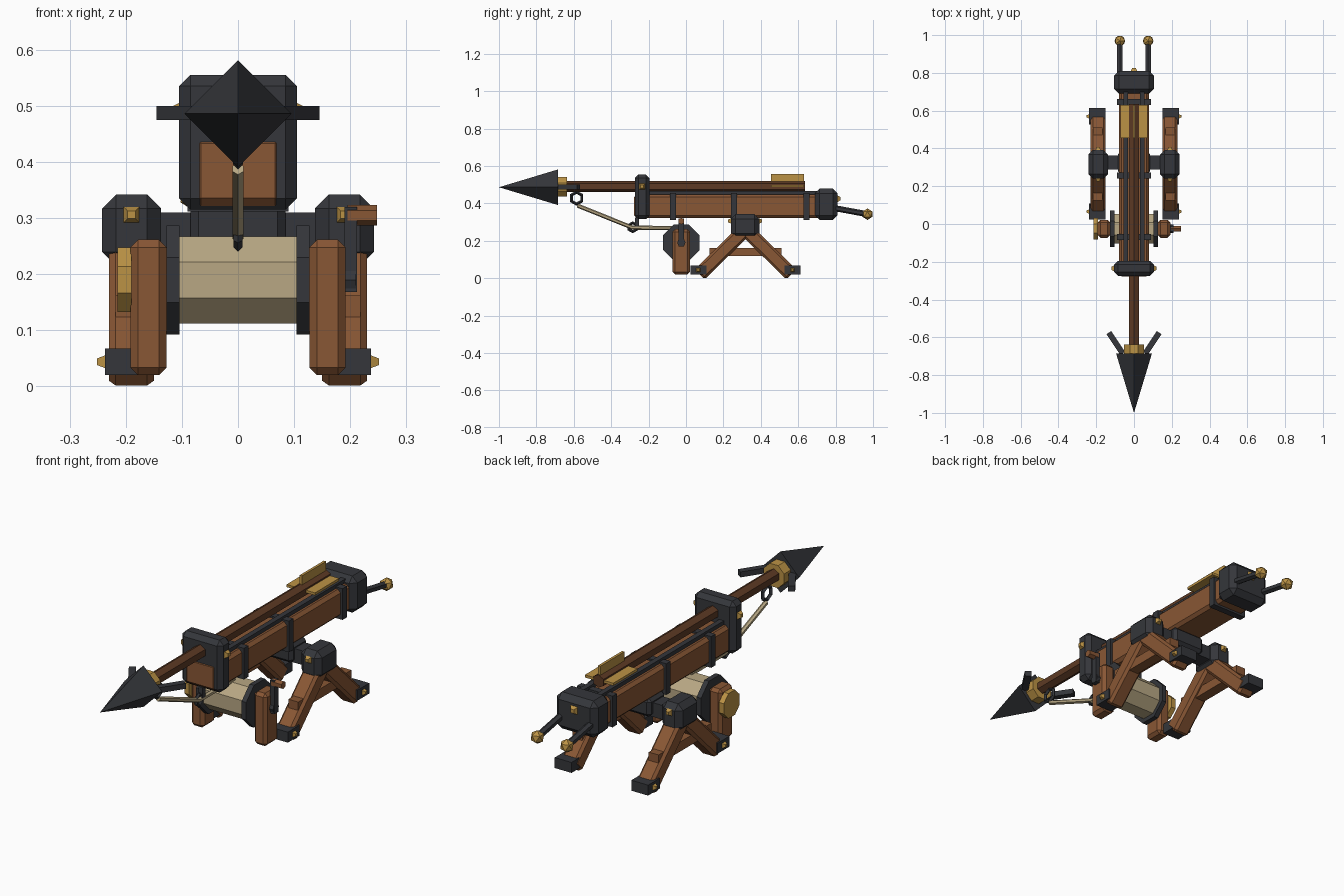
import bpy, bmesh
from math import pi
from mathutils import Vector, Matrix

if "Cube" in bpy.data.objects:
    bpy.data.objects.remove(bpy.data.objects["Cube"])


def material(name, col):
    m = bpy.data.materials.new(name)
    m.diffuse_color = (*col, 1)
    m.use_nodes = True
    m.node_tree.nodes["Principled BSDF"].inputs["Base Color"].default_value = m.diffuse_color
    return m


WOOD = material("wood", (0.25, 0.095, 0.035))
SHAFT = material("dark_wood", (0.11, 0.042, 0.018))
IRON = material("iron", (0.035, 0.037, 0.043))
BRASS = material("brass", (0.5, 0.29, 0.06))
ROPE = material("rope", (0.48, 0.39, 0.23))


def finish(name, bm, mat):
    bmesh.ops.recalc_face_normals(bm, faces=bm.faces[:])
    me = bpy.data.meshes.new(name)
    bm.to_mesh(me)
    bm.free()
    me.materials.append(mat)
    ob = bpy.data.objects.new(name, me)
    bpy.context.collection.objects.link(ob)
    return ob


def frame(p, q):
    """Matrix at the middle of p-q, with local z along it; also the length."""
    p, q = Vector(p), Vector(q)
    d = (q - p).normalized()
    u = Vector((0, 1, 0)) if abs(d.x) > 0.9 else Vector((1, 0, 0))
    u = (u - d * u.dot(d)).normalized()
    m = Matrix((u, d.cross(u), d)).transposed().to_4x4()
    m.translation = (p + q) / 2
    return m, (q - p).length


def bar(name, p, q, w, h, mat, bevel=0.0):
    m, length = frame(p, q)
    bm = bmesh.new()
    bmesh.ops.create_cube(bm, size=1, matrix=Matrix.Diagonal((w, h, length, 1)))
    if bevel:
        bmesh.ops.bevel(bm, geom=bm.edges[:], offset=bevel, segments=1,
                        affect='EDGES', profile=0.5)
    bm.transform(m)
    return finish(name, bm, mat)


def box(name, x, y, z, mat, bevel=0.0):
    """Box from (min, max) ranges."""
    cx, cy = sum(x) / 2, sum(y) / 2
    return bar(name, (cx, cy, z[0]), (cx, cy, z[1]),
               abs(x[1] - x[0]), abs(y[1] - y[0]), mat, bevel)


def rod(name, p, q, r1, r2, sides, mat, roll=0.0):
    m, length = frame(p, q)
    bm = bmesh.new()
    bmesh.ops.create_cone(bm, cap_ends=True, segments=sides, radius1=r1, radius2=r2,
                          depth=length, matrix=m @ Matrix.Rotation(roll, 4, 'Z'))
    bmesh.ops.remove_doubles(bm, verts=bm.verts[:], dist=1e-5)
    return finish(name, bm, mat)


def stud(name, pos, direction, size=0.02):
    p = Vector(pos)
    return rod(name, p, p + Vector(direction) * 0.016, size, size * 0.5, 4, BRASS, pi / 4)


def ring(name, y, z, r, thick):
    bpy.ops.mesh.primitive_torus_add(major_segments=6, minor_segments=4, major_radius=r,
                                     minor_radius=thick, location=(0, y, z),
                                     rotation=(0, pi / 2, 0))
    ob = bpy.context.object
    ob.name = name
    ob.data.materials.append(IRON)
    for f in ob.data.polygons:
        f.use_smooth = False


# Stock, end blocks and straps
box("stock", (-0.08, 0.08), (-0.277, 0.72), (0.322, 0.447), WOOD, 0.014)
box("front_plate", (-0.105, 0.105), (-0.274, -0.195), (0.315, 0.555), IRON, 0.02)
box("rear_block", (-0.105, 0.105), (0.69, 0.81), (0.31, 0.478), IRON, 0.025)
for i, y in enumerate((-0.07, 0.256, 0.645)):
    box(f"strap_{i}", (-0.09, 0.09), (y - 0.016, y + 0.016), (0.312, 0.455), IRON)
stud("rear_stud", (0, 0.81, 0.425), (0, 1, 0), 0.025)

# Harpoon: shaft, collar, head and fletching
rod("harpoon_shaft", (0, -0.69, 0.49), (0, 0.635, 0.49), 0.03, 0.03, 6, SHAFT)
rod("harpoon_head", (0, -0.685, 0.486), (0, -1.0, 0.486), 0.095, 0.0, 4, IRON)
rod("harpoon_collar", (0, -0.69, 0.488), (0, -0.637, 0.488), 0.056, 0.056, 8, BRASS, pi / 8)
box("top_fin", (-0.006, 0.006), (0.455, 0.63), (0.495, 0.558), BRASS)
ring("harpoon_ring", -0.585, 0.428, 0.032, 0.009)

# Rope line with its guide ring
ring("guide_ring", -0.285, 0.272, 0.024, 0.008)
box("guide_bracket", (-0.01, 0.01), (-0.272, -0.25), (0.275, 0.325), IRON)
rod("rope_front", (0, -0.58, 0.388), (0, -0.287, 0.27), 0.011, 0.011, 6, ROPE)
rod("rope_rear", (0, -0.29, 0.27), (0, -0.03, 0.268), 0.011, 0.011, 6, ROPE)

# Winch drum, axle, brass wheel and crank
rod("rope_drum", (-0.105, -0.025, 0.19), (0.105, -0.025, 0.19), 0.084, 0.084, 8, ROPE, pi / 8)
rod("winch_axle", (-0.2, -0.025, 0.19), (0.21, -0.025, 0.19), 0.022, 0.022, 8, IRON)
rod("winch_wheel", (-0.215, -0.025, 0.19), (-0.19, -0.025, 0.19), 0.062, 0.062, 8, BRASS, pi / 8)
box("crank_arm", (0.19, 0.212), (-0.04, -0.01), (0.168, 0.32), IRON)
rod("crank_handle", (0.195, -0.025, 0.305), (0.248, -0.025, 0.305), 0.018, 0.018, 6, WOOD)

# Pivot under the stock
box("pivot_mount", (-0.085, 0.085), (0.265, 0.385), (0.245, 0.33), IRON, 0.015)
box("pivot_beam", (-0.16, 0.16), (0.288, 0.362), (0.245, 0.31), IRON)

# Everything that repeats on the left and right
for side, s in (("left", -1), ("right", 1)):
    box(f"rail_{side}", (s * 0.032, s * 0.056), (-0.2, 0.7), (0.44, 0.465), IRON)
    box(f"side_fin_{side}", (s * 0.02, s * 0.072), (0.455, 0.63), (0.486, 0.498), BRASS)
    bar(f"barb_{side}", (s * 0.06, -0.685, 0.487), (s * 0.133, -0.575, 0.487),
        0.03, 0.025, IRON)
    stud(f"plate_stud_{side}", (s * 0.104, -0.235, 0.49), (s, 0, 0), 0.022)
    # Rear handles
    rod(f"handle_{side}", (s * 0.075, 0.79, 0.375), (s * 0.075, 0.965, 0.343),
        0.016, 0.016, 6, IRON)
    bm = bmesh.new()
    bmesh.ops.create_icosphere(bm, subdivisions=1, radius=0.031,
                               matrix=Matrix.Translation((s * 0.075, 0.97, 0.342)))
    finish(f"handle_knob_{side}", bm, BRASS)
    # Winch posts and drum flanges
    box(f"winch_post_{side}", (s * 0.127, s * 0.192), (-0.073, 0.022), (0.02, 0.262), WOOD, 0.014)
    rod(f"drum_flange_{side}", (s * 0.104, -0.025, 0.19), (s * 0.127, -0.025, 0.19),
        0.105, 0.105, 8, IRON, pi / 8)
    # A-frame legs, brace and hub
    box(f"hub_{side}", (s * 0.137, s * 0.242), (0.24, 0.392), (0.215, 0.342), IRON, 0.025)
    box(f"leg_brace_{side}", (s * 0.168, s * 0.218), (0.125, 0.51), (0.118, 0.162), WOOD)
    for end, t in (("front", -1), ("rear", 1)):
        y = 0.318 + t * 0.245
        bar(f"{end}_leg_{side}", (s * 0.19, 0.318 + t * 0.01, 0.25), (s * 0.19, y, 0.02),
            0.08, 0.075, WOOD, 0.012)
        yc = 0.318 + t * 0.252
        box(f"{end}_foot_{side}", (s * 0.152, s * 0.237), (yc - 0.043, yc + 0.043),
            (0.02, 0.068), IRON)
        stud(f"{end}_foot_stud_{side}", (s * 0.235, yc, 0.044), (s, 0, 0), 0.017)
        stud(f"{end}_hub_stud_{side}", (s * 0.19, 0.316 + t * 0.075, 0.306), (0, t, 0))
